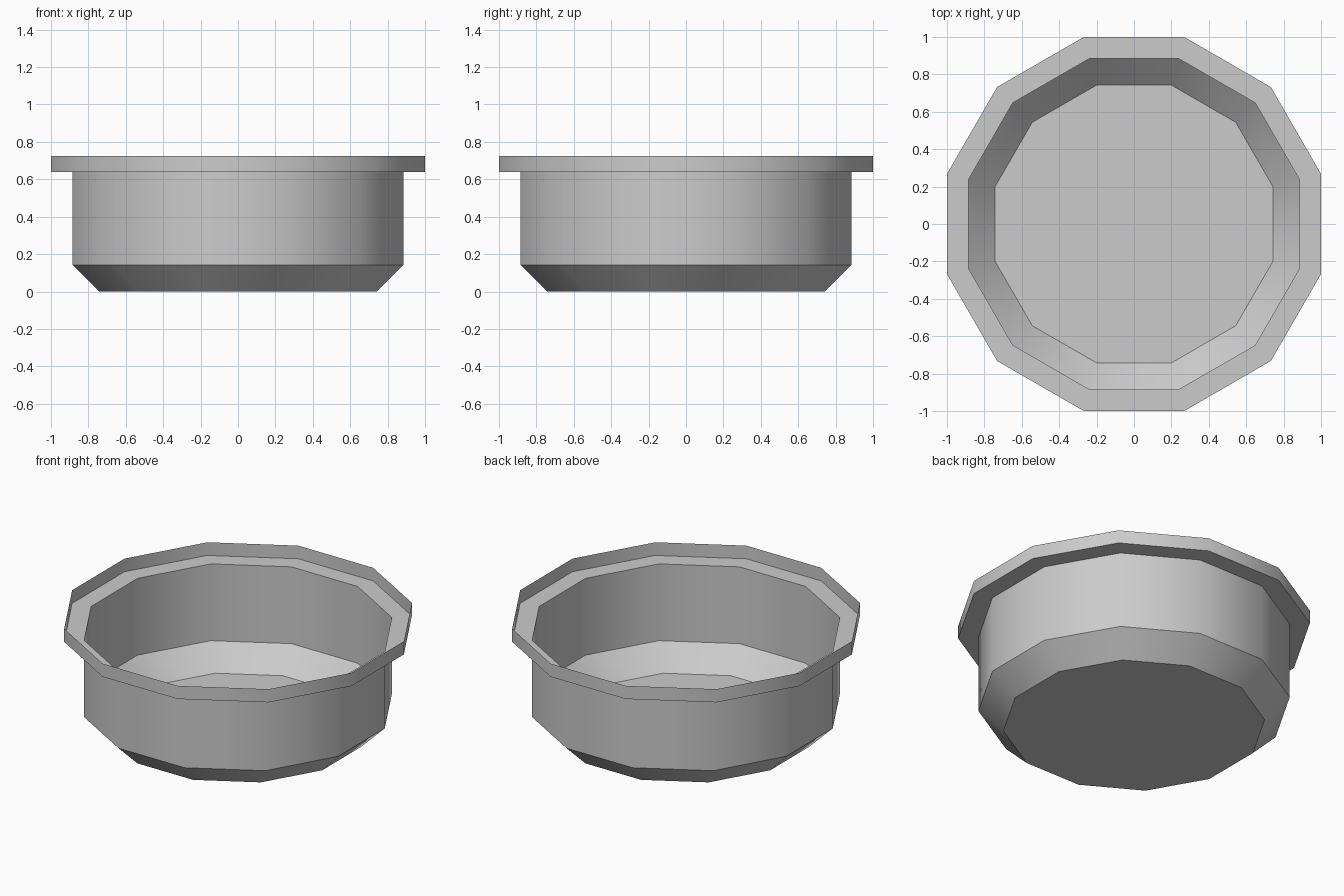
import bpy, bmesh, math

cube = bpy.data.objects.get("Cube")
if cube:
    bpy.data.objects.remove(cube, do_unlink=True)

SIDES = 12

# Plain grey for the whole bowl
grey = bpy.data.materials.new("plain grey")
grey.use_nodes = True
colour = (0.6, 0.6, 0.6, 1)
grey.diffuse_color = colour
grey.node_tree.nodes["Principled BSDF"].inputs["Base Color"].default_value = colour

# Thin-walled profile: (distance to flat side, height), from base to lip
profile = [(0.743, 0), (0.885, 0.143), (0.885, 0.64), (1, 0.64), (1, 0.725)]


def ring(bm, apothem, z):
    radius = apothem / math.cos(math.pi / SIDES)
    angles = [2 * math.pi * (i + 0.5) / SIDES for i in range(SIDES)]
    return [bm.verts.new((radius * math.cos(a), radius * math.sin(a), z)) for a in angles]


bm = bmesh.new()
rings = [ring(bm, r, z) for r, z in profile]

# Flat base, facing down
bm.faces.new(reversed(rings[0]))

# Chamfer, wall, flange and raised lip
for low, high in zip(rings, rings[1:]):
    for i in range(SIDES):
        j = (i + 1) % SIDES
        bm.faces.new((low[i], low[j], high[j], high[i]))

mesh = bpy.data.meshes.new("bowl")
bm.to_mesh(mesh)
bm.free()
mesh.materials.append(grey)
bowl = bpy.data.objects.new("bowl", mesh)
bpy.context.collection.objects.link(bowl)

# Smooth around the sides, sharp at the profile corners
bpy.ops.object.select_all(action="DESELECT")
bowl.select_set(True)
bpy.context.view_layer.objects.active = bowl
bpy.ops.object.shade_smooth_by_angle(angle=math.radians(35))
